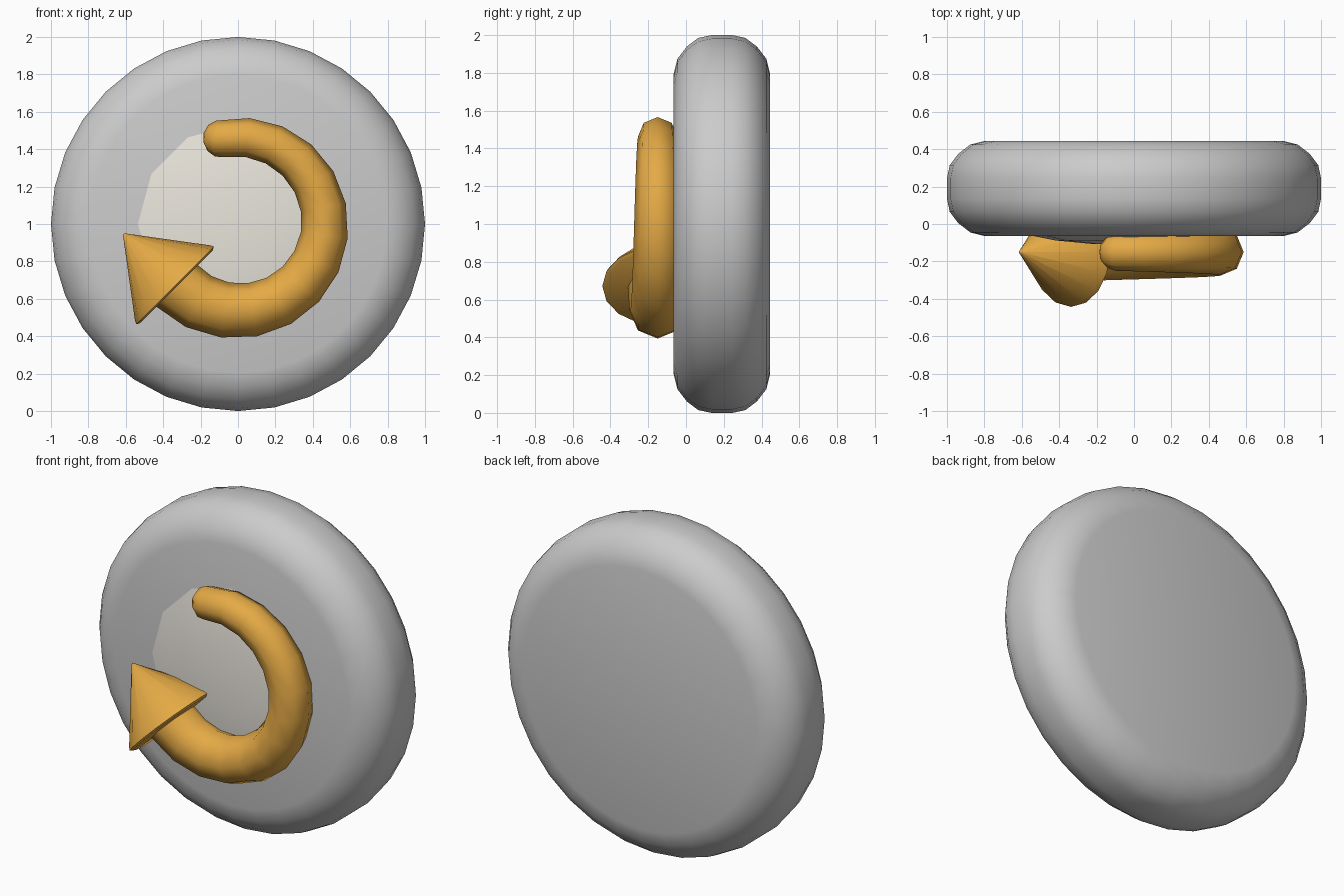
import bpy
import bmesh
from math import sin, cos, pi, radians
from mathutils import Vector

if "Cube" in bpy.data.objects:
    bpy.data.objects.remove(bpy.data.objects["Cube"])


def material(name, color):
    m = bpy.data.materials.new(name)
    m.diffuse_color = color
    m.use_nodes = True
    m.node_tree.nodes["Principled BSDF"].inputs["Base Color"].default_value = m.diffuse_color
    return m


def loft(bm, rings, start_pole=None, end_pole=None):
    """Skin a list of point rings; close each end with a pole or a flat face."""
    vs = [[bm.verts.new(p) for p in r] for r in rings]
    n = len(vs[0])
    for a, b in zip(vs, vs[1:]):
        for i in range(n):
            bm.faces.new((a[i], a[(i + 1) % n], b[(i + 1) % n], b[i]))
    for ring, pole in ((vs[0], start_pole), (vs[-1], end_pole)):
        if pole is None:
            bm.faces.new(ring)
        else:
            p = bm.verts.new(pole)
            for i in range(n):
                bm.faces.new((p, ring[i], ring[(i + 1) % n]))


def finish(name, bm, mat=None, angle=40):
    bmesh.ops.recalc_face_normals(bm, faces=bm.faces)
    mesh = bpy.data.meshes.new(name)
    bm.to_mesh(mesh)
    bm.free()
    ob = bpy.data.objects.new(name, mesh)
    bpy.context.collection.objects.link(ob)
    if mat:
        mesh.materials.append(mat)
    bpy.ops.object.select_all(action='DESELECT')
    ob.select_set(True)
    bpy.context.view_layer.objects.active = ob
    bpy.ops.object.shade_smooth_by_angle(angle=radians(angle))
    return ob


def ring(center, u, v, r, n):
    return [center + r * (u * cos(2 * pi * i / n) + v * sin(2 * pi * i / n))
            for i in range(n)]


X, Y, Z = Vector((1, 0, 0)), Vector((0, 1, 0)), Vector((0, 0, 1))
MID = Vector((0, 0, 1))
orange = material("orange", (0.78, 0.40, 0.06, 1))
cream = material("cream", (0.82, 0.79, 0.72, 1))

# Thick round disc with rounded rims
half = [(0.795, -0.065), (0.875, -0.045), (0.94, 0.005), (0.985, 0.065), (1.0, 0.135)]
profile = half + [(r, 0.38 - y) for r, y in reversed(half)]
bm = bmesh.new()
loft(bm, [ring(MID + Y * y, X, Z, r, 32) for r, y in profile])
finish("round_body", bm)

# Shallow pale dome on the front face
bm = bmesh.new()
dome = [(0.56, -0.06), (0.42, -0.088), (0.22, -0.107)]
loft(bm, [ring(MID + Y * y, X, Z, r, 12) for r, y in dome],
     end_pole=MID + Y * -0.113)
finish("front_dome", bm, cream)

# Curved arrow shaft: tapered tube sweeping clockwise with a rounded start
R, DEPTH = 0.465, -0.15
START, SWEEP, STEPS = radians(102), radians(237), 13
rings = []
out = Vector((cos(START), 0, sin(START)))
back = Vector((-sin(START), 0, cos(START)))
base = MID + out * R + Y * DEPTH
for a in (60, 30):
    t = radians(a)
    rings.append(ring(base + back * 0.09 * sin(t), out, Y, 0.1 * cos(t), 8))
for i in range(STEPS + 1):
    f = i / STEPS
    a = START - SWEEP * f
    out = Vector((cos(a), 0, sin(a)))
    rings.append(ring(MID + out * R + Y * DEPTH, out, Y, 0.1 + 0.057 * f, 8))
bm = bmesh.new()
loft(bm, rings, start_pole=base + back * 0.09)
finish("arrow_shaft", bm, orange, 50)

# Cone arrowhead with a softened rim
foot = Vector((-0.335, DEPTH, 0.67))
axis = Vector((-1, 0, 1)).normalized()
side = Vector((1, 0, 1)).normalized()
bm = bmesh.new()
cone = [(0.275, -0.008), (0.293, 0.002), (0.285, 0.02), (0.01, 0.385)]
loft(bm, [ring(foot + axis * h, side, Y, r, 16) for r, h in cone],
     end_pole=foot + axis * 0.392)
finish("arrow_head", bm, orange, 50)
